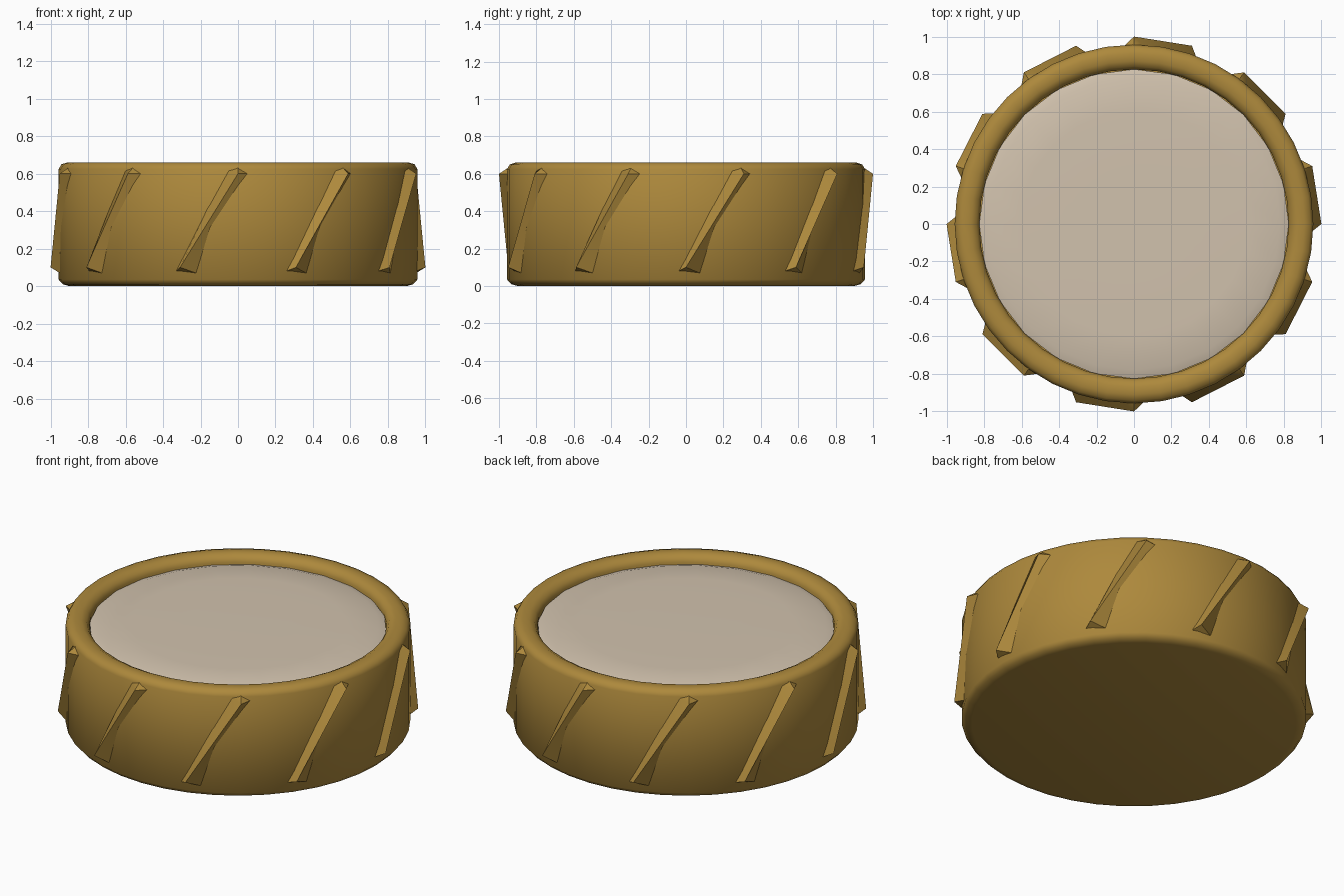
import bpy, bmesh
from math import sin, cos, pi, radians
from mathutils import Vector

if "Cube" in bpy.data.objects:
    bpy.data.objects.remove(bpy.data.objects["Cube"])


def material(name, color):
    m = bpy.data.materials.new(name)
    m.diffuse_color = (*color, 1)
    m.use_nodes = True
    m.node_tree.nodes["Principled BSDF"].inputs["Base Color"].default_value = m.diffuse_color
    return m


brown = material("ochre brown", (0.42, 0.25, 0.045))
cream = material("cream", (0.64, 0.54, 0.42))


def finish(bm, name, mat, angle):
    bmesh.ops.recalc_face_normals(bm, faces=bm.faces)
    mesh = bpy.data.meshes.new(name)
    bm.to_mesh(mesh)
    bm.free()
    ob = bpy.data.objects.new(name, mesh)
    bpy.context.collection.objects.link(ob)
    mesh.materials.append(mat)
    bpy.ops.object.select_all(action='DESELECT')
    ob.select_set(True)
    bpy.context.view_layer.objects.active = ob
    bpy.ops.object.shade_smooth_by_angle(angle=radians(angle))
    return ob


def lathe(name, profile, mat, sides, angle=50):
    """Spin a (radius, height) profile round z, capping both open ends."""
    bm = bmesh.new()
    rings = [[bm.verts.new((r * cos(2 * pi * i / sides), r * sin(2 * pi * i / sides), z))
              for i in range(sides)] for r, z in profile]
    for a, b in zip(rings, rings[1:]):
        for i in range(sides):
            j = (i + 1) % sides
            bm.faces.new((a[i], a[j], b[j], b[i]))
    bm.faces.new(rings[0])
    bm.faces.new(rings[-1])
    return finish(bm, name, mat, angle)


# Round body with bevelled edges and a shallow recess in the top
lathe("body", [(0.90, 0), (0.935, 0.01), (0.957, 0.035), (0.957, 0.625), (0.942, 0.65),
               (0.91, 0.66), (0.87, 0.66), (0.84, 0.645), (0.825, 0.62), (0.825, 0.57)], brown, 40)

# Slightly domed panel set inside the rim
lathe("top_panel", [(0.826, 0.58), (0.826, 0.607), (0.78, 0.622), (0.6, 0.628), (0.3, 0.63)],
      cream, 24)


def polar(r, deg, z):
    return Vector((r * cos(radians(deg)), r * sin(radians(deg)), z))


# Ten slanted grip ridges, each a straight crest with two sloping flanks
for k in range(10):
    a = 36 * k
    bm = bmesh.new()
    low, high = (bm.verts.new(polar(1.0, a, 0.10)), bm.verts.new(polar(1.0, a + 18, 0.60)))
    base = [bm.verts.new(polar(0.94, d, z)) for d, z in
            ((a - 3, 0.075), (a + 6, 0.06), (a + 22, 0.60), (a + 18, 0.64), (a + 14, 0.62))]
    l0, r0, r1, t, l1 = base
    bm.faces.new((low, high, l1, l0))
    bm.faces.new((low, r0, r1, high))
    bm.faces.new((low, l0, r0))
    bm.faces.new((high, r1, t))
    bm.faces.new((high, t, l1))
    bm.faces.new(base)
    finish(bm, f"grip_ridge_{k + 1}", brown, 40)
